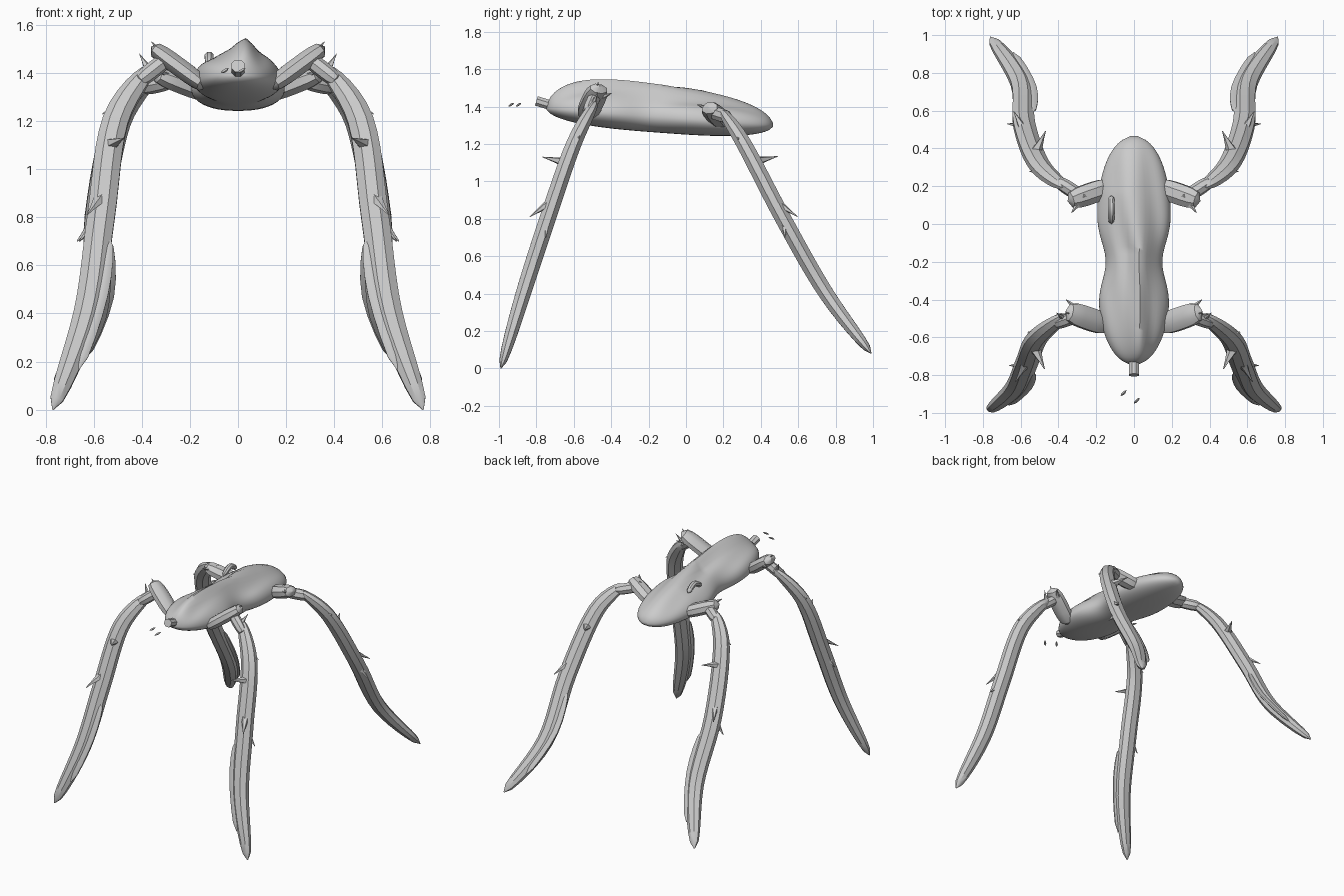
import bpy, bmesh, math
from mathutils import Vector

cube = bpy.data.objects.get("Cube")
if cube:
    bpy.data.objects.remove(cube, do_unlink=True)

GREY = (0.6, 0.6, 0.6, 1)
material = bpy.data.materials.new("pale grey")
material.use_nodes = True
material.diffuse_color = GREY
material.node_tree.nodes["Principled BSDF"].inputs["Base Color"].default_value = GREY


def rounded(t):
    """Radius rule: swells quickly, stays full, closes at both ends."""
    return max(1 - abs(2 * t - 1) ** 3, 0) ** 0.5


def pointed(t):
    """Radius rule: full at the base, sharp at the tip."""
    return (1 - t) ** 1.3


def straight(t):
    """Radius rule: a plain tube."""
    return 1


def bell(value, centre, spread):
    return math.exp(-((value - centre) / spread) ** 2)


def along(path, t):
    """Point at fraction t of a smooth curve through the path."""
    last = len(path) - 1
    i = min(int(t * last), last - 1)
    f = t * last - i
    before, start = Vector(path[max(i - 1, 0)]), Vector(path[i])
    end, after = Vector(path[i + 1]), Vector(path[min(i + 2, last)])
    bend = (2 * before - 5 * start + 4 * end - after) * f * f
    twist = (3 * start - before - 3 * end + after) * f ** 3
    return start + ((end - before) * f + bend + twist) / 2


def skin(name, rings, mirror, angle):
    """Joins rings of points into a closed solid."""
    bm = bmesh.new()
    loops = [[bm.verts.new(point) for point in ring] for ring in rings]
    for a, b in zip(loops, loops[1:]):
        for i in range(len(a)):
            bm.faces.new((a[i - 1], a[i], b[i], b[i - 1]))
    bm.faces.new(loops[0])
    bm.faces.new(loops[-1])
    bmesh.ops.recalc_face_normals(bm, faces=bm.faces)
    mesh = bpy.data.meshes.new(name)
    bm.to_mesh(mesh)
    bm.free()
    mesh.materials.append(material)
    part = bpy.data.objects.new(name, mesh)
    bpy.context.collection.objects.link(part)
    bpy.ops.object.select_all(action="DESELECT")
    bpy.context.view_layer.objects.active = part
    part.select_set(True)
    bpy.ops.object.shade_smooth_by_angle(angle=math.radians(angle))
    if mirror:
        part.modifiers.new("mirror", "MIRROR")


def limb(name, path, wide, deep, rule=rounded, side=(1, 0, 0), sides=8, steps=8, mirror=True):
    """Sweeps an oval along a path, its size following the radius rule."""
    rings = []
    for step in range(steps + 1):
        t = step / steps
        centre = along(path, t)
        ahead = along(path, min(t + 0.01, 1)) - along(path, max(t - 0.01, 0))
        across = Vector(side) - side_part(Vector(side), ahead)
        across.normalize()
        other = ahead.normalized().cross(across)
        size = max(rule(t), 0.05)
        turns = [math.tau * (k + 0.5) / sides for k in range(sides)]
        rings.append([centre + size * (across * wide * math.cos(a) + other * deep * math.sin(a))
                      for a in turns])
    skin(name, rings, mirror, 35)


def side_part(vector, axis):
    return vector.project(axis)


def spike(name, base, tip, radius):
    limb(name, [base, tip], radius, radius * 0.8, pointed, sides=5, steps=3)


# Body: long pod with a waist, a crest and shallow wrinkles
LENGTH, NOSE = 1.21, -0.745
RINGS, SIDES = 60, 48
rings = []
for step in range(RINGS + 1):
    t = step / RINGS
    y = NOSE + LENGTH * t
    full = max(rounded(t), 0.1)
    half = 0.2 * full - 0.05 * bell(t, 0.45, 0.12)
    middle = 1.39 - 0.09 * t
    rise = (0.21 - 0.07 * t) * full
    rear = min(max(2 * t - 1, 0), 0.5)
    ring = []
    for k in range(SIDES):
        turn = math.tau * k / SIDES
        c, s = math.cos(turn), math.sin(turn)
        x = half * math.copysign(abs(c) ** 0.85, c)
        if s > 0:
            crest = bell(x, 0.03 - 0.1 * rear, 0.05 + 0.1 * rear)
            wrinkle = 0.008 * full * (1 - crest) * math.sin(40 * x + 7 * y)
            z = middle + s * (rise * (0.64 + 0.36 * crest) + wrinkle)
        else:
            z = middle + 0.085 * full * s
        ring.append((x, y, z))
    rings.append(ring)
skin("body", rings, False, 60)

# Snout tube, crust on the back and loose shards ahead of the snout
limb("snout", [(0, -0.7, 1.4), (0, -0.8, 1.43)], 0.03, 0.028, straight, steps=2, mirror=False)
limb("back_crust", [(-0.12, 0, 1.43), (-0.12, 0.08, 1.47), (-0.12, 0.15, 1.43)],
     0.02, 0.02, mirror=False)
for name, x, y in (("near_shard", -0.05, -0.89), ("far_shard", 0.02, -0.93)):
    limb(name, [(x - 0.02, y - 0.02, 1.4), (x + 0.01, y + 0.01, 1.42)],
         0.008, 0.006, sides=5, steps=3, mirror=False)

# Hips: leaf shaped plates with a swept point, then a thin knee
LENGTHWAYS = (0, 1, 0)
limb("front_hip", [(0.13, -0.54, 1.34), (0.36, -0.46, 1.51)], 0.065, 0.042, side=LENGTHWAYS)
limb("back_hip", [(0.12, 0.2, 1.31), (0.35, 0.12, 1.4)], 0.06, 0.045, side=LENGTHWAYS)
spike("front_hip_point", (0.27, -0.48, 1.44), (0.36, -0.4, 1.47), 0.045)
spike("front_hip_barb", (0.3, -0.48, 1.46), (0.36, -0.47, 1.53), 0.03)
spike("back_hip_point", (0.27, 0.15, 1.38), (0.33, 0.06, 1.41), 0.045)
spike("knee_barb", (0.37, -0.5, 1.41), (0.41, -0.47, 1.48), 0.025)
limb("front_knee", [(0.28, -0.48, 1.47), (0.42, -0.53, 1.36)], 0.036, 0.036)
limb("back_knee", [(0.27, 0.14, 1.37), (0.41, 0.23, 1.34)], 0.038, 0.038)

# Long bladed legs, each with an inner fin and the same set of thorns
LEGS = {
    "front": [(0.36, -0.48, 1.43), (0.51, -0.6, 1.2), (0.57, -0.74, 0.8),
              (0.63, -0.87, 0.4), (0.77, -0.99, 0)],
    "back": [(0.36, 0.19, 1.38), (0.5, 0.31, 1.2), (0.58, 0.52, 0.8),
             (0.6, 0.75, 0.4), (0.76, 0.99, 0.08)],
}
THORNS = {
    "shoulder": (0.2, (0.08, 0, -0.03)),
    "upper": (0.32, (-0.06, 0.13, 0.03)),
    "middle": (0.44, (0.07, 0.13, -0.09)),
    "outer": (0.5, (0.09, 0.01, -0.1)),
}
for place, path in LEGS.items():
    facing = -1 if place == "front" else 1
    limb(place + "_leg", path, 0.062, 0.047, steps=24)
    inward = Vector((-0.045, facing * 0.02, 0))
    limb(place + "_fin", [along(path, t) + inward for t in (0.55, 0.7, 0.88)], 0.03, 0.014)
    for name, (t, reach) in THORNS.items():
        base = along(path, t)
        tip = base + Vector((reach[0], reach[1] * facing, reach[2]))
        spike(place + "_" + name + "_thorn", base, tip, 0.045)
